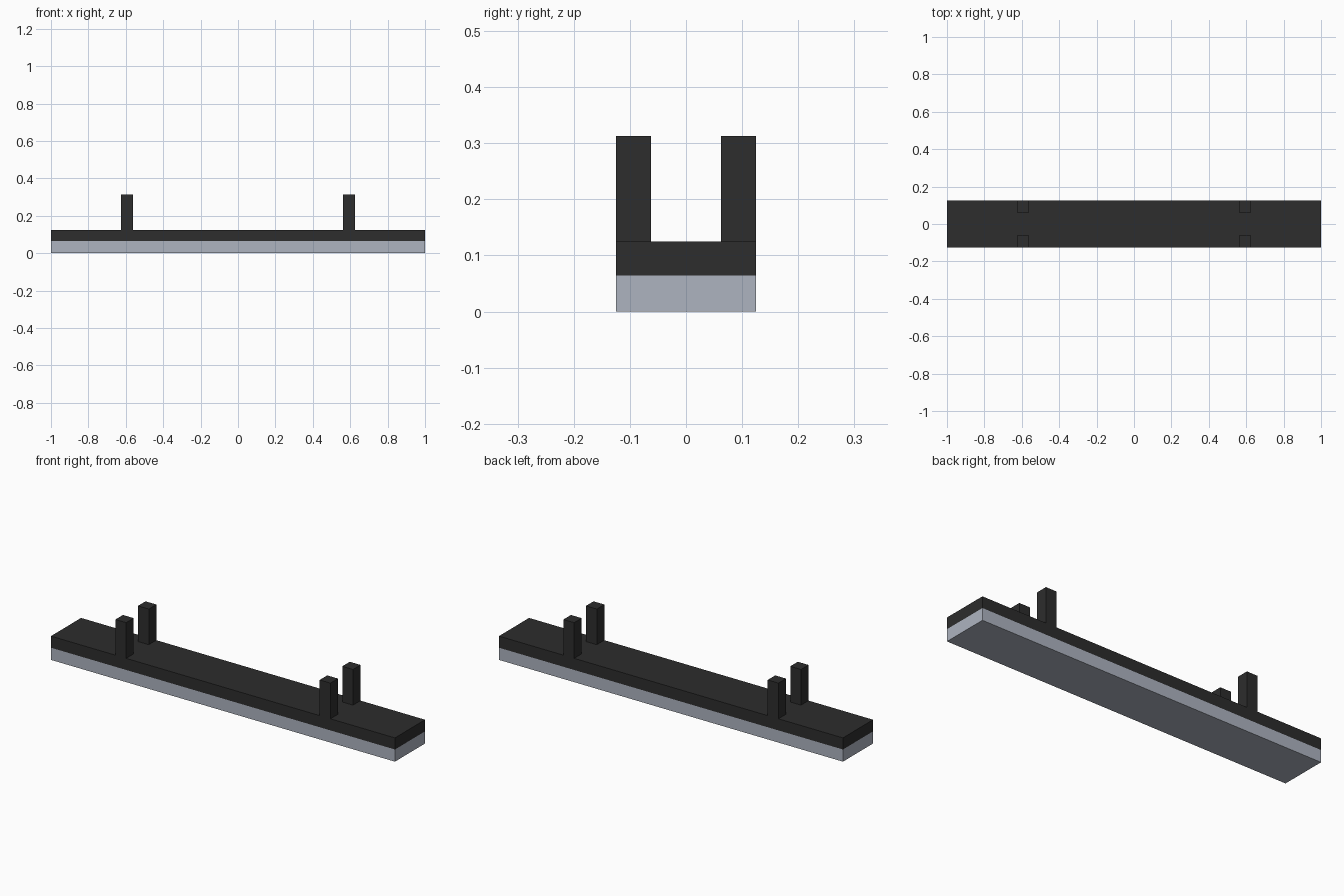
import bpy, bmesh
from mathutils import Vector, Matrix

if "Cube" in bpy.data.objects:
    bpy.data.objects.remove(bpy.data.objects["Cube"])


def material(name, rgb):
    m = bpy.data.materials.new(name)
    m.diffuse_color = (*rgb, 1.0)
    m.use_nodes = True
    m.node_tree.nodes["Principled BSDF"].inputs["Base Color"].default_value = m.diffuse_color
    return m


BLACK = material("charcoal black", (0.026, 0.026, 0.026))
GREY = material("pale blue grey", (0.423, 0.456, 0.527))
SPLIT = 0.064  # height where grey meets black


def box(name, lo, hi, mats, split=None):
    lo, hi = Vector(lo), Vector(hi)
    bm = bmesh.new()
    bmesh.ops.create_cube(bm, size=1.0, matrix=Matrix.Translation((lo + hi) / 2)
                          @ Matrix.Diagonal((*(hi - lo), 1.0)))
    if split is not None:
        # cut a loop around the sides and colour the lower band
        bmesh.ops.bisect_plane(bm, geom=bm.verts[:] + bm.edges[:] + bm.faces[:],
                               plane_co=(0, 0, split), plane_no=(0, 0, 1))
        for f in bm.faces:
            f.material_index = int(f.calc_center_median().z < split)
    mesh = bpy.data.meshes.new(name)
    bm.to_mesh(mesh)
    bm.free()
    for m in mats:
        mesh.materials.append(m)
    ob = bpy.data.objects.new(name, mesh)
    bpy.context.collection.objects.link(ob)
    return ob


# long board: black upper half, grey lower half
box("board", (-1, -0.125, 0), (1, 0.125, 0.125), [BLACK, GREY], SPLIT)

# four upright posts, mirrored from one
post = box("posts", (0.5625, 0.0625, 0.125), (0.625, 0.125, 0.3125), [BLACK])
mirror = post.modifiers.new("mirror", 'MIRROR')
mirror.use_axis = (True, True, False)
mirror.use_mirror_merge = False
